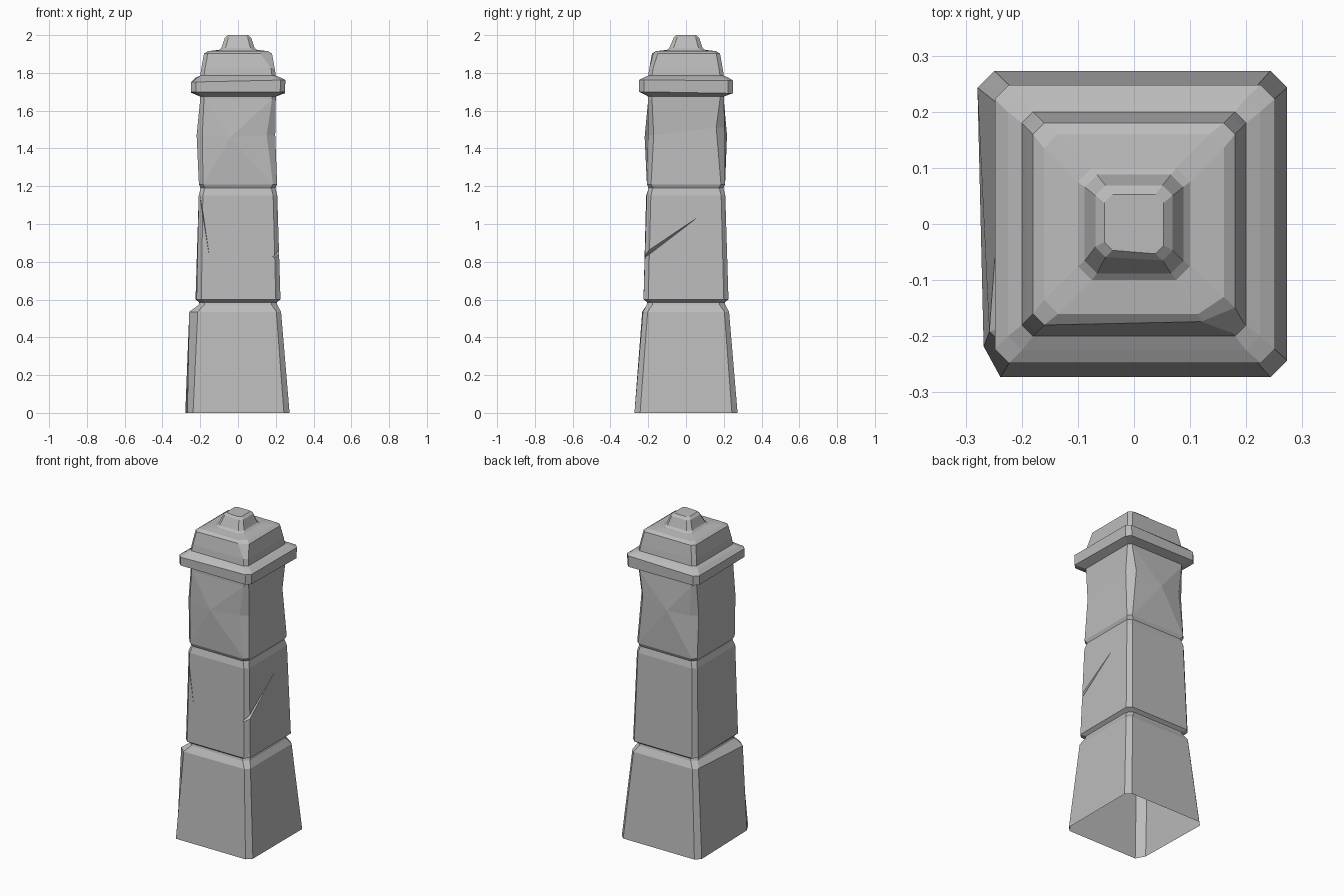
import bpy, bmesh
from mathutils import Vector

if "Cube" in bpy.data.objects:
    bpy.data.objects.remove(bpy.data.objects["Cube"])

stone = bpy.data.materials.new("grey stone")
stone.use_nodes = True
GREY = (0.5, 0.5, 0.5, 1)
stone.diffuse_color = GREY
stone.node_tree.nodes["Principled BSDF"].inputs["Base Color"].default_value = GREY

FRONT, BACK = 1, 5  # side indices of a chamfered square ring
SIGNS = [(-1, -1), (1, -1), (1, 1), (-1, 1)]


def ring(z, half, cut=0.025, cuts=None, shift=None):
    """Chamfered square: cuts = per-corner (x, y) chamfers, shift = per-corner offsets."""
    pts = []
    for i, (sx, sy) in enumerate(SIGNS):
        cx, cy = (cuts or {}).get(i, (cut, cut))
        move = Vector((shift or {}).get(i, (0, 0, 0)))
        pair = [Vector((sx * half, sy * (half - cy), z)) + move,
                Vector((sx * (half - cx), sy * half, z)) + move]
        pts += pair if i % 2 == 0 else pair[::-1]
    return pts


def make_object(name, bm):
    mesh = bpy.data.meshes.new(name)
    bmesh.ops.recalc_face_normals(bm, faces=bm.faces)
    bm.to_mesh(mesh)
    bm.free()
    mesh.materials.append(stone)
    obj = bpy.data.objects.new(name, mesh)
    bpy.context.collection.objects.link(obj)
    return obj


def loft(name, rings, bottom=False, top=False, peaks=None):
    """Skin stacked rings; a peak fans one side of the first two bands to a point."""
    peaks = peaks or {}
    bm = bmesh.new()
    vs = [[bm.verts.new(p) for p in r] for r in rings]
    first = 1 if peaks else None
    for k in range(len(vs) - 1):
        for i in range(8):
            j = (i + 1) % 8
            if i in peaks and k in (first, first + 1):
                continue
            bm.faces.new((vs[k][i], vs[k][j], vs[k + 1][j], vs[k + 1][i]))
    for i, point in peaks.items():
        j = i + 1
        a, b, c = vs[first:first + 3]
        loop = [a[i], a[j], b[j], c[j], c[i], b[i]]
        tip = bm.verts.new(point)
        for n, v in enumerate(loop):
            bm.faces.new((v, loop[(n + 1) % 6], tip))
    if bottom:
        bm.faces.new(vs[0][::-1])
    if top:
        bm.faces.new(vs[-1])
    return make_object(name, bm)


def wedge(name, points):
    bm = bmesh.new()
    for p in points:
        bm.verts.new(p)
    bmesh.ops.convex_hull(bm, input=bm.verts)
    obj = make_object(name, bm)
    obj.hide_render = True
    return obj


# Tapered base, hollow below, with one flared front shoulder
groove_low = ring(0.585, 0.205, 0.03)
loft("base_block", [
    ring(0, 0.273, 0.03, {0: (0.03, 0.055)}, {3: (-0.006, 0, 0), 0: (0.005, 0, 0)}),
    ring(0.535, 0.228, 0.025, {0: (0.045, 0.04)}, {0: (-0.03, -0.004, 0)}),
    ring(0.572, 0.208, 0.03),
    groove_low])

# Middle block with two gouges
groove_high = ring(1.19, 0.198, 0.025)
middle = loft("middle_block", [
    groove_low,
    ring(0.6, 0.225, 0.025, None, {0: (0.006, 0, 0)}),
    ring(1.15, 0.208, 0.022, None, {0: (0, -0.003, 0)}),
    ring(1.182, 0.2, 0.022),
    groove_high], bottom=True, top=True)
cutters = [
    wedge("side_gouge_cutter", [
        (0.27, -0.26, 0.78), (0.27, -0.26, 0.85), (0.18, -0.24, 0.81),
        (0.27, 0.055, 1.035), (0.21, 0.055, 1.03)]),
    wedge("front_crack_cutter", [
        (-0.21, -0.26, 1.14), (-0.19, -0.26, 1.14), (-0.2, -0.195, 1.14),
        (-0.153, -0.26, 0.84), (-0.153, -0.217, 0.84)])]
for cutter in cutters:
    mod = middle.modifiers.new(cutter.name, 'BOOLEAN')
    mod.operation = 'DIFFERENCE'
    mod.solver = 'EXACT'
    mod.object = cutter
graph = bpy.context.evaluated_depsgraph_get()
carved = bpy.data.meshes.new_from_object(middle.evaluated_get(graph))
middle.modifiers.clear()
middle.data = carved
for cutter in cutters:
    bpy.data.objects.remove(cutter)

# Open the hidden joints so the pillar stays one hollow shell
bm = bmesh.new()
bm.from_mesh(carved)
joints = [f for f in bm.faces if abs(f.normal.z) > 0.99
          and all(v.co.z < 0.59 or v.co.z > 1.185 for v in f.verts)]
bmesh.ops.delete(bm, geom=joints, context='FACES')
bm.to_mesh(carved)
bm.free()

# Upper block with chipped corners and rough-hewn front and back
neck = ring(1.675, 0.2, 0.02)
loft("upper_block", [
    groove_high,
    ring(1.21, 0.207, 0.022),
    ring(1.47, 0.205, 0.03,
         {1: (0.045, 0.03), 2: (0.04, 0.045), 3: (0.045, 0.03)},
         {0: (-0.014, 0, 0), 1: (-0.008, 0.004, 0), 2: (-0.01, 0, 0.04), 3: (0, -0.008, 0)}),
    ring(1.66, 0.2, 0.02),
    neck], peaks={FRONT: (-0.04, -0.219, 1.46), BACK: (-0.02, 0.217, 1.47)})

# Overhanging collar, slightly uneven
ledge = ring(1.785, 0.2, 0.02)
loft("collar", [
    neck,
    ring(1.7, 0.248, 0.025, None, {2: (0, 0, -0.008), 3: (0, 0, -0.005)}),
    ring(1.752, 0.248, 0.025, None, {1: (0.003, 0, 0.01), 2: (0.003, 0, 0.008)}),
    ring(1.775, 0.225, 0.025, None, {0: (0, 0, -0.008)}),
    ledge])

# Tapered roof with a chipped front corner
knob_foot = ring(1.922, 0.1, 0.025)
loft("roof", [
    ledge,
    ring(1.825, 0.194, 0.02),
    ring(1.902, 0.18, 0.02, {1: (0.06, 0.025)}, {1: (0, 0.006, 0)}),
    ring(1.915, 0.16, 0.025, {1: (0.045, 0.03)}),
    knob_foot])

# Small finial knob, top sloped back at the front
loft("top_knob", [
    knob_foot,
    ring(1.932, 0.088, 0.022),
    ring(1.987, 0.069, 0.018, None, {0: (0, 0.01, 0), 1: (0, 0.004, 0)}),
    ring(2.0, 0.053, 0.015, None, {0: (0, 0.006, 0)})], top=True)
